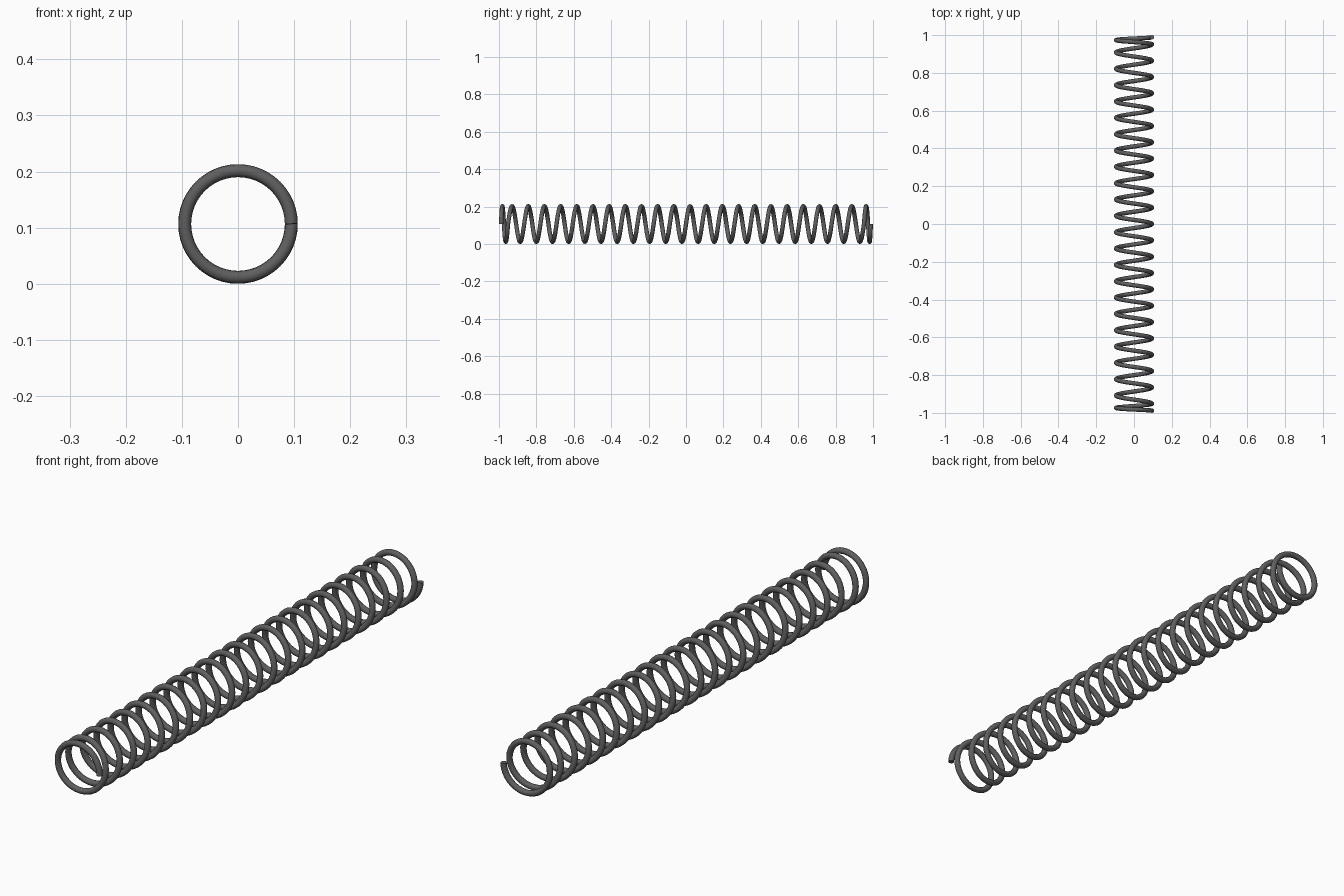
import bpy
import math

cube = bpy.data.objects.get("Cube")
if cube:
    bpy.data.objects.remove(cube, do_unlink=True)

COIL_R = 0.095       # radius of the coil centre line
WIRE_R = 0.0115      # radius of the wire
TURNS = 24           # the first and last turns are closed up
PITCH = 0.0865       # spacing of the open turns
END_LIMIT = 1 - WIRE_R
STEPS = 48           # segments per turn

# Dark steel
steel = bpy.data.materials.new("dark_steel")
steel.use_nodes = True
colour = (0.115, 0.115, 0.115, 1)
steel.diffuse_color = colour
steel.node_tree.nodes["Principled BSDF"].inputs["Base Color"].default_value = colour


def height_along(turn):
    """Distance along the axis, tightening over each end turn."""
    from_middle = turn - TURNS / 2
    side = math.copysign(1, from_middle)
    from_end = TURNS / 2 - abs(from_middle)
    if from_end >= 1:
        return from_middle * PITCH
    closed = END_LIMIT - (TURNS / 2 - 1) * PITCH
    tight = 2 * WIRE_R
    return side * (END_LIMIT - tight * from_end - (closed - tight) * from_end ** 2)


# Wire path: a helix along y, starting and ending on the +x side
path = bpy.data.curves.new("spring_coil", "CURVE")
path.dimensions = "3D"
path.bevel_depth = WIRE_R
path.bevel_resolution = 4
path.use_fill_caps = True
spline = path.splines.new("POLY")
count = TURNS * STEPS + 1
spline.points.add(count - 1)
for i, point in enumerate(spline.points):
    turn = i / STEPS
    angle = turn * math.tau
    point.co = (COIL_R * math.cos(angle), height_along(turn),
                COIL_R + WIRE_R + COIL_R * math.sin(angle), 1)
path.materials.append(steel)

# Spring as a smooth mesh with crisp cut ends
spring = bpy.data.objects.new("spring_coil", path)
bpy.context.collection.objects.link(spring)
bpy.ops.object.select_all(action="DESELECT")
spring.select_set(True)
bpy.context.view_layer.objects.active = spring
bpy.ops.object.convert(target="MESH")
bpy.ops.object.shade_smooth_by_angle(angle=math.radians(50))
